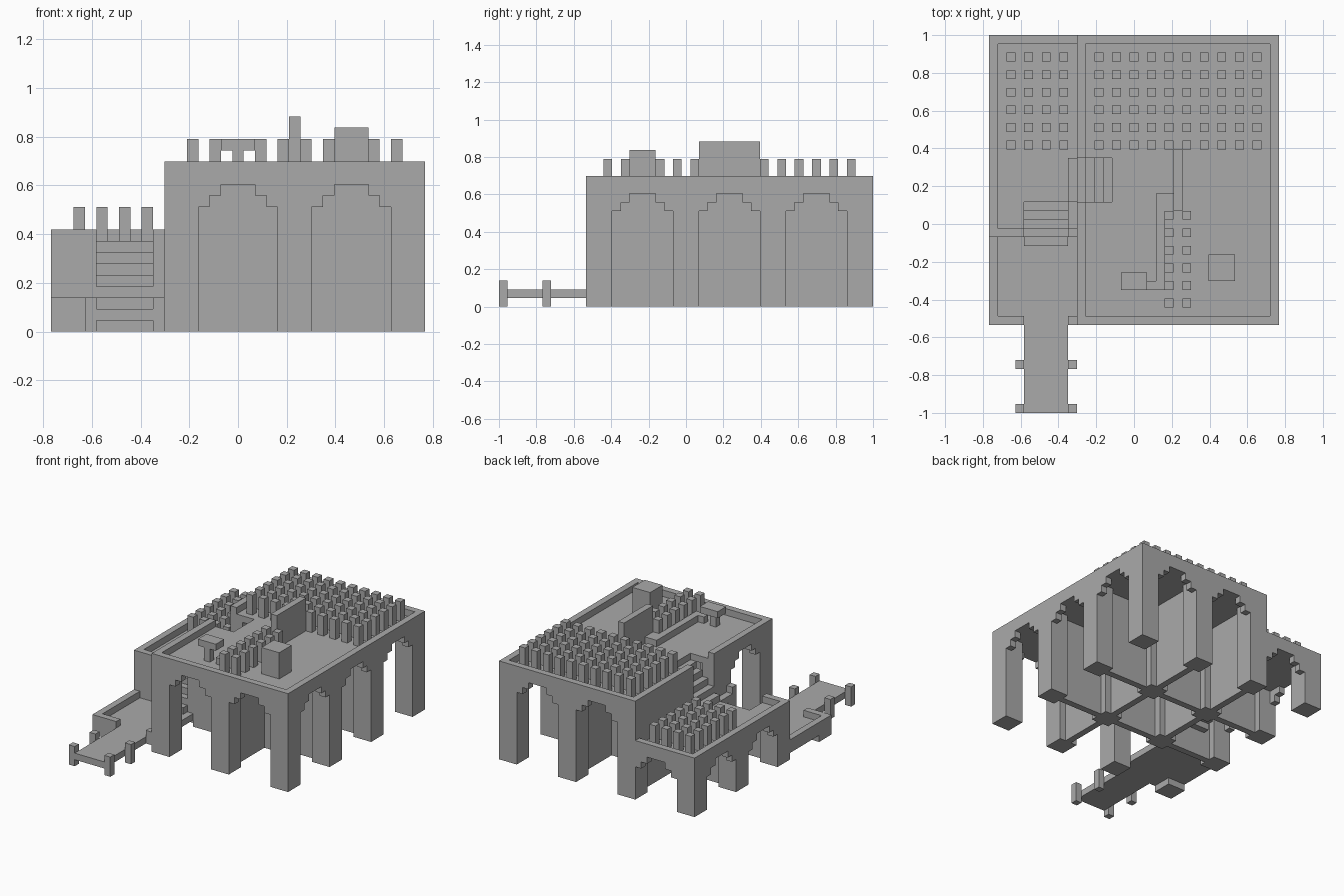
import bpy, bmesh
from mathutils import Matrix, Vector

if "Cube" in bpy.data.objects:
    bpy.data.objects.remove(bpy.data.objects["Cube"])

U = 2 / 43                 # one block of the modular grid
ORIGIN = Vector((-16.5, -21.5, 0))
HIGH, LOW, DECK = 15, 9, 3  # parapet tops of the three levels

stone = bpy.data.materials.new("stone_grey")
stone.use_nodes = True
grey = (0.4, 0.4, 0.4, 1)
stone.diffuse_color = grey
stone.node_tree.nodes["Principled BSDF"].inputs["Base Color"].default_value = grey


def build(name, boxes):
    """Make one object out of (x0, x1, y0, y1, z0, z1) boxes in block units."""
    bm = bmesh.new()
    for x0, x1, y0, y1, z0, z1 in boxes:
        centre = (Vector((x0 + x1, y0 + y1, z0 + z1)) / 2 + ORIGIN) * U
        size = Vector((x1 - x0, y1 - y0, z1 - z0)) * U
        bmesh.ops.create_cube(
            bm, size=1, matrix=Matrix.Translation(centre) @ Matrix.Diagonal(size.to_4d()))
    mesh = bpy.data.meshes.new(name)
    bm.to_mesh(mesh)
    bm.free()
    mesh.materials.append(stone)
    obj = bpy.data.objects.new(name, mesh)
    bpy.context.collection.objects.link(obj)
    return obj


def arch(axis, start, across, top):
    """Stepped arch: a lintel and mirrored corbels over a seven-block opening."""
    spans = [(0, 7, 2, 0), (0, 1, 4, 2), (6, 7, 4, 2), (1, 2, 3, 2), (5, 6, 3, 2)]
    boxes = []
    for a, b, down, up in spans:
        along, depth = (start + a, start + b), (across, across + 1)
        plan = along + depth if axis == "x" else depth + along
        boxes.append(plan + (top - down, top - up))
    return boxes


def arch_row(name, axis, starts, across, top):
    build(name, [b for s in starts for b in arch(axis, s, across, top)])


def pillars(name, xs, ys, z0, z1):
    build(name, [(x, x + 1, y, y + 1, z0, z1) for x in xs for y in ys])


# Square piers
bays = (10, 20, 30, 40)
build("high_piers", [(x, x + 3, y, y + 3, 0, HIGH - 1) for x in bays[:3] for y in bays])
build("low_piers", [(0, 3, y, y + 3, 0, LOW - 1) for y in bays[1:]])
build("deck_pier", [(0, 3, 10, 13, 0, DECK - 1)])

# Stepped arches on the outer faces
arch_row("front_arches", "x", (13, 23), 10, HIGH)
arch_row("back_arches", "x", (13, 23), 42, HIGH)
arch_row("left_arches", "y", (13, 23, 33), 32, HIGH)
arch_row("deck_arch", "y", (13,), 10, HIGH)
arch_row("low_back_arch", "x", (3,), 42, LOW)
arch_row("low_side_arches", "y", (23, 33), 0, LOW)

# Thin walls between the rooms
build("room_walls", [
    (21, 22, 11, 42, 0, 13),
    (12, 32, 21, 22, 0, 13),
    (12, 32, 31, 32, 0, 13),
    (1, 12, 31, 32, 0, 7),
    (11, 12, 21, 24, 0, 13),
    (11, 12, 24, 29, 0, 9),
    (11, 12, 29, 42, 0, 13),
])
build("low_front_wall", [
    (0, 4, 20, 22, 1, 8), (9, 10, 20, 22, 1, 8), (4, 9, 20, 22, 1, 3),
    (3, 10, 21, 22, 0, 1),
])
build("upper_side_wall", [
    (10, 11, 20, 24, 7, 14), (10, 11, 29, 43, 7, 14), (10, 11, 24, 29, 7, 9),
])

# Floors with stair openings
build("high_floor", [
    (14, 33, 10, 43, 13, 14), (10, 14, 10, 24, 13, 14), (10, 14, 29, 43, 13, 14),
])
build("low_floor", [
    (0, 4, 20, 43, 7, 8), (9, 10, 20, 43, 7, 8), (4, 9, 24, 43, 7, 8),
])
build("deck_floor", [(0, 10, 10, 20, 1, 2)])

# Parapets
build("high_parapet", [
    (10, 33, 10, 11, 14, HIGH), (10, 33, 42, 43, 14, HIGH),
    (32, 33, 11, 42, 14, HIGH),
    (10, 11, 11, 24, 14, HIGH), (10, 11, 29, 42, 14, HIGH),
])
build("low_parapet", [
    (0, 1, 20, 43, 8, LOW), (1, 10, 42, 43, 8, LOW),
    (1, 4, 20, 21, 8, LOW), (9, 10, 20, 21, 8, LOW),
])
build("deck_parapet", [
    (0, 1, 10, 20, 2, DECK), (1, 4, 10, 11, 2, DECK), (9, 10, 10, 11, 2, DECK),
])

# Stairs
build("lower_stairs", [(4, 9, 19 + n, 20 + n, 1 + n, 3 + n) for n in range(5)])
build("upper_stairs", [(9 + n, 10 + n, 24, 29, 7 + n, 9 + n) for n in range(5)])

# Pier walkway and its posts
build("walkway", [(4, 9, 0, 10, 1, 2)])
pillars("walkway_posts", (3, 9), (0, 5), 0, 3)

# Roof pillars
pillars("high_back_pillars", range(12, 31, 2), range(30, 41, 2), 14, 17)
pillars("low_back_pillars", range(2, 9, 2), range(30, 41, 2), 8, 11)
pillars("high_front_pillars", (20, 22), range(12, 23, 2), 14, 17)

# Roof furniture
build("tall_wall", [(21, 22, 23, 30, 14, 19)])
build("roof_block", [(25, 28, 15, 18, 14, 18)])
build("low_divider", [
    (19, 20, 14, 25, 14, 15), (18, 19, 14, 15, 14, 15),
    (20, 21, 24, 25, 14, 15), (20, 21, 23, 24, 14, 15),
])
build("table", [(15, 18, 14, 16, 16, 17), (16, 17, 14, 15, 14, 16)])
